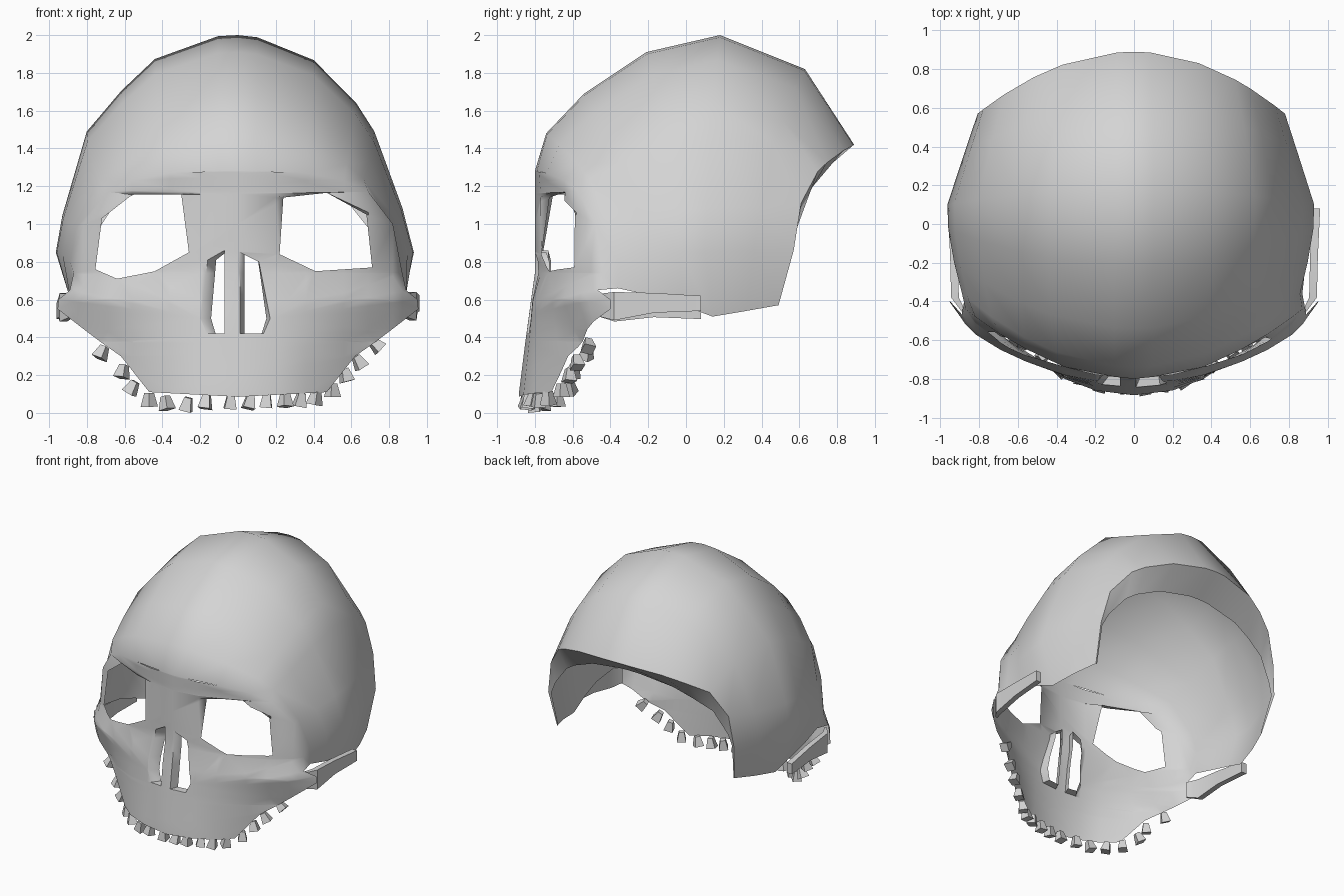
import bpy, bmesh, math, random
from mathutils import Vector, Matrix
from mathutils.geometry import tessellate_polygon

random.seed(4)
cube = bpy.data.objects.get("Cube")
if cube:
    bpy.data.objects.remove(cube, do_unlink=True)

COLOUR = (0.66, 0.66, 0.66, 1)
bone = bpy.data.materials.new("pale_bone")
bone.use_nodes = True
bone.diffuse_color = COLOUR
bone.node_tree.nodes["Principled BSDF"].inputs["Base Color"].default_value = COLOUR


def finish(bm, name, angle):
    mesh = bpy.data.meshes.new(name)
    bm.to_mesh(mesh)
    bm.free()
    obj = bpy.data.objects.new(name, mesh)
    bpy.context.scene.collection.objects.link(obj)
    mesh.materials.append(bone)
    bpy.ops.object.select_all(action="DESELECT")
    obj.select_set(True)
    bpy.context.view_layer.objects.active = obj
    bpy.ops.object.shade_smooth_by_angle(angle=math.radians(angle))


def mirrored(points):
    return [(-x, z) for x, z in reversed(points)]


# Depth of the face: one row per height, one column per distance from the middle
COLUMNS = [0, .2, .36, .56, .69, .82, .87, .95]
HEIGHTS = [.1, .38, .6, .74, 1.17, 1.28]
DEPTHS = [
    [-.885, -.86, -.80, -.64, -.58, -.50, -.46, -.40],
    [-.85, -.83, -.79, -.68, -.57, -.50, -.46, -.40],
    [-.82, -.81, -.78, -.71, -.65, -.57, -.52, -.40],
    [-.80, -.77, -.74, -.675, -.61, -.51, -.44, -.38],
    [-.80, -.77, -.72, -.64, -.57, -.46, -.40, -.36],
    [-.80, -.78, -.74, -.65, -.57, -.46, -.40, -.36],
]


def interpolate(knots, values, v):
    v = min(max(v, knots[0]), knots[-1])
    for i in range(len(knots) - 1):
        if v <= knots[i + 1]:
            f = (v - knots[i]) / (knots[i + 1] - knots[i])
            return values[i] * (1 - f) + values[i + 1] * f


def face_depth(x, z):
    return interpolate(HEIGHTS, [interpolate(COLUMNS, row, abs(x)) for row in DEPTHS], z)


# Face outline and openings, drawn flat in x and z
BROW = [(0, 1.28), (.1, 1.28), (.36, 1.27), (.56, 1.23), (.69, 1.17), (.82, 1.0), (.87, .74)]
CHEEK = [(.89, .65), (.95, .60), (.955, .55), (.8, .43), (.72, .37), (.62, .30), (.47, .11)]
RIGHT_EYE = [(-.72, 1.03), (-.56, 1.155), (-.30, 1.155), (-.26, .85), (-.44, .75),
             (-.64, .71), (-.755, .76)]
LEFT_EYE = [(.24, 1.14), (.47, 1.165), (.68, 1.05), (.71, .77), (.41, .75), (.22, .84)]
RIGHT_NOSTRIL = [(-.072, .86), (-.072, .42), (-.165, .42), (-.198, .5), (-.16, .81)]
LEFT_NOSTRIL = [(.01, .42), (.01, .85), (.11, .80), (.17, .5), (.135, .42)]

half = BROW[1:] + CHEEK
outline = mirrored(half) + [BROW[0]] + half + [(0, .085)]
loops = [outline, RIGHT_EYE, LEFT_EYE, RIGHT_NOSTRIL, LEFT_NOSTRIL]

shell = bmesh.new()
flat = [shell.verts.new((x, 0, z)) for loop in loops for x, z in loop]
for tri in tessellate_polygon([[Vector((x, z, 0)) for x, z in loop] for loop in loops]):
    if len(set(tri)) == 3:
        shell.faces.new([flat[i] for i in tri])


def slice_flat(point, normal):
    geom = shell.verts[:] + shell.edges[:] + shell.faces[:]
    bmesh.ops.bisect_plane(shell, geom=geom, dist=1e-4, plane_co=point, plane_no=normal)


for x in COLUMNS[:-1]:
    for side in ((-1, 1) if x else (1,)):
        slice_flat((x * side, 0, 0), (1, 0, 0))
for z in HEIGHTS[1:-1]:
    slice_flat((0, 0, z), (0, 0, 1))
for v in shell.verts:
    v.co.y = face_depth(v.co.x, v.co.z)
    # Upper rims of the eye sockets sink back a little
    if v.is_boundary and .2 < abs(v.co.x) < .6 and 1.1 < v.co.z < 1.169:
        v.co.y += .035
shell.normal_update()
for f in shell.faces:
    if f.normal.y > 0:
        f.normal_flip()

# Short walls narrowing back from the nostrils
rim = [e for e in shell.edges if e.is_boundary and
       all(abs(v.co.x) < .21 and .4 < v.co.z < .87 for v in e.verts)]
for v in bmesh.ops.extrude_edge_only(shell, edges=rim)["geom"]:
    if isinstance(v, bmesh.types.BMVert):
        v.co.y += .06
        v.co.x = v.co.x * .72 + (.028 if v.co.x > 0 else 0)

# Cranium: arches over the head from the brow to the back rim
# Each arch: crown (y, z), widest point (x, y, z), lower edge (x, y, z), squareness
ARCHES = [
    ((-.74, 1.48), (.88, -.36, .80), (.87, -.36, .66), .75),
    ((-.54, 1.69), (.92, -.20, .84), (.89, -.18, .62), .95),
    ((-.21, 1.91), (.95, -.03, .85), (.88, -.02, .57), 1),
    ((.18, 2.0), (.955, .10, .85), (.86, .14, .51), 1),
    ((.63, 1.82), (.87, .36, .86), (.82, .32, .54), .9),
    ((.89, 1.42), (.80, .57, .86), (.76, .49, .57), .5),
    ((.70, 1.28), (.78, .56, .85), (.75, .49, .57), .9),
]
# Cross-section of each side: share of the width, share of the height
LEFT_PROFILE = [(0, 1), (.11, .99), (.43, .885), (.67, .69), (.775, .557), (.935, .204), (1, 0)]
RIGHT_PROFILE = [(0, 1), (.11, .995), (.456, .89), (.64, .744), (.83, .556), (.964, .17), (1, 0)]


def arch_points(profile, width, crown, wide, low, square):
    points = [(wide[0] * width * u,
               wide[1] + (crown[0] - wide[1]) * (1 - u * u),
               wide[2] + (crown[1] - wide[2]) * w ** square) for u, w in profile]
    return points + [low]


first = [(x, face_depth(x, z), z) for x, z in BROW + CHEEK[:1]]
centre = Vector((0, .1, 1.0))
for side, profile, width in ((1, LEFT_PROFILE, .975), (-1, RIGHT_PROFILE, 1.01)):
    arches = [first] + [arch_points(profile, width, *a) for a in ARCHES]
    grid = [[shell.verts.new((x * side, y, z)) for x, y, z in arch] for arch in arches]
    for a, b in zip(grid, grid[1:]):
        for i in range(len(a) - 1):
            f = shell.faces.new((a[i], a[i + 1], b[i + 1], b[i]))
            f.normal_update()
            if f.normal.dot(f.calc_center_median() - centre) < 0:
                f.normal_flip()
bmesh.ops.remove_doubles(shell, verts=shell.verts[:], dist=.001)
finish(shell, "skull_shell", 60)

# Cheek bars: rectangular sections (y, inner x, outer x, bottom, top)
SECTIONS = [(-.46, .865, .885, .51, .63), (-.38, .905, .945, .49, .64),
            (-.17, .91, .95, .53, .635), (.08, .92, .962, .54, .62)]
for side, name, drop in ((1, "left_cheek_bar", 0), (-1, "right_cheek_bar", .08)):
    bm = bmesh.new()
    rings = []
    for y, x0, x1, z0, z1 in SECTIONS:
        sag = drop * (y + .46)
        corners = ((x0, z0), (x1, z0), (x1, z1), (x0, z1))
        rings.append([bm.verts.new((x * side, y, z - sag)) for x, z in corners])
    for a, b in zip(rings, rings[1:]):
        for i in range(4):
            j = (i + 1) % 4
            bm.faces.new((a[i], a[j], b[j], b[i]))
    bm.faces.new(rings[0])
    bm.faces.new(rings[-1])
    bmesh.ops.recalc_face_normals(bm, faces=bm.faces[:])
    finish(bm, name, 30)

# Upper teeth: small flared blocks under the jaw edge
TEETH = [(-.72, .32), (-.61, .22), (-.56, .135), (-.47, .07), (-.38, .055), (-.27, .048),
         (-.17, .06), (-.04, .06), (.06, .06), (.15, .065), (.25, .07), (.33, .07),
         (.41, .08), (.5, .12), (.57, .2), (.64, .27), (.73, .36)]
bm = bmesh.new()
for x, z in TEETH:
    y = face_depth(x, z) + .03
    slope = math.atan2(face_depth(x + .04, z) - face_depth(x - .04, z), .08)
    tilt = -math.copysign(max(abs(x) - .4, 0) * 1.8, x) + random.uniform(-.25, .25)
    place = (Matrix.Translation((x, y, z)) @ Matrix.Rotation(tilt, 4, "Y")
             @ Matrix.Rotation(random.uniform(-.2, .2), 4, "X")
             @ Matrix.Rotation(slope + math.pi / 4 + random.uniform(-.3, .3), 4, "Z"))
    bmesh.ops.create_cone(bm, cap_ends=True, segments=4, radius1=.046, radius2=.026,
                          depth=.07, matrix=place)
low = min(v.co.z for v in bm.verts)
for v in bm.verts:
    if v.co.z < .1:
        v.co.z -= low * (.1 - v.co.z) / (.1 - low)
finish(bm, "upper_teeth", 30)
